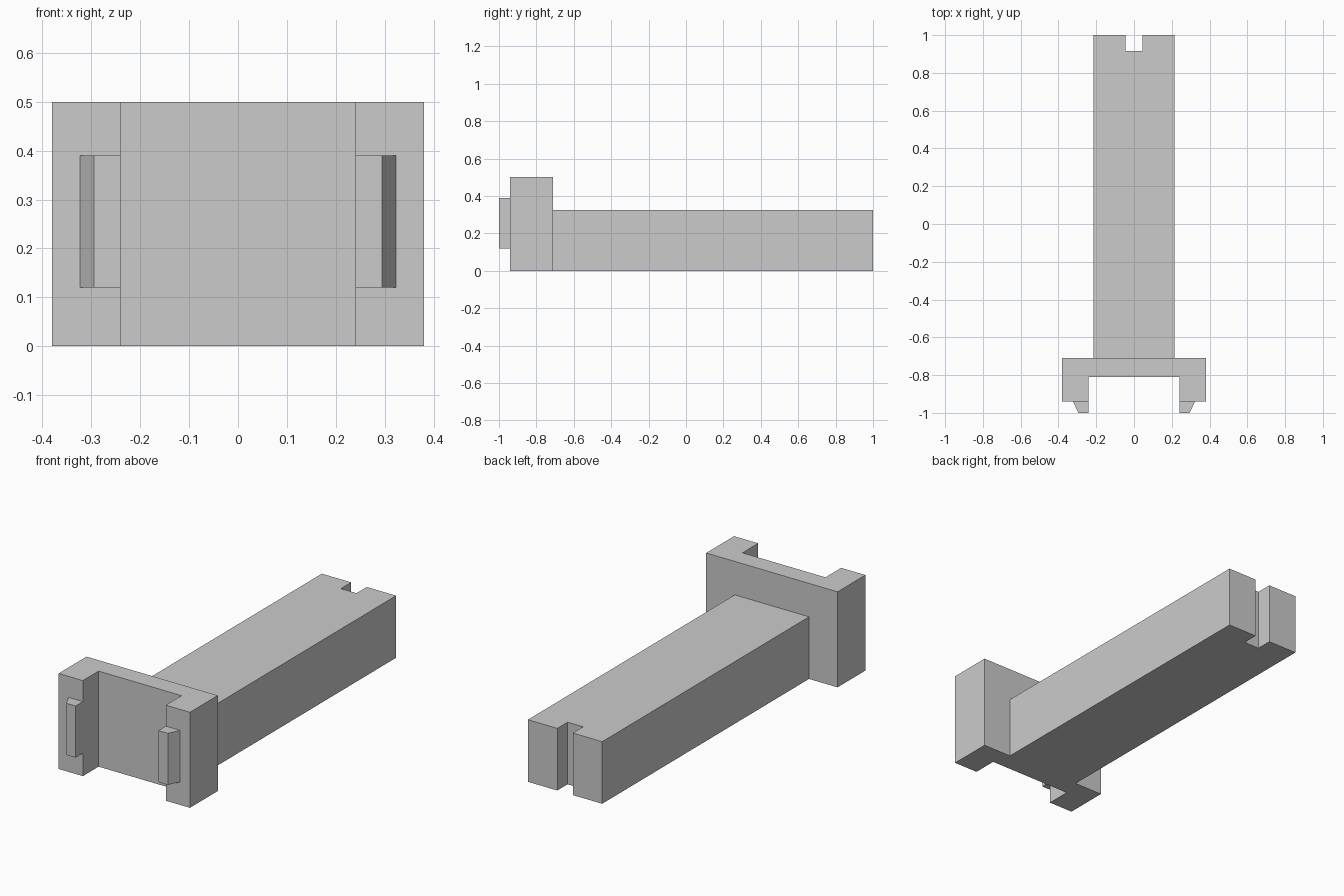
import bpy
import bmesh

if "Cube" in bpy.data.objects:
    bpy.data.objects.remove(bpy.data.objects["Cube"], do_unlink=True)

GREY = (0.6, 0.6, 0.6, 1.0)
mat = bpy.data.materials.new("plain grey")
mat.use_nodes = True
mat.diffuse_color = GREY
mat.node_tree.nodes["Principled BSDF"].inputs["Base Color"].default_value = GREY


def extrude_plan(name, plan, z0, z1):
    """Raise a closed plan outline (x, y) into a prism from z0 to z1."""
    bm = bmesh.new()
    base = bm.faces.new([bm.verts.new((x, y, z0)) for x, y in plan])
    top = bmesh.ops.extrude_face_region(bm, geom=[base])["geom"]
    verts = [g for g in top if isinstance(g, bmesh.types.BMVert)]
    bmesh.ops.translate(bm, verts=verts, vec=(0, 0, z1 - z0))
    bmesh.ops.recalc_face_normals(bm, faces=bm.faces)
    mesh = bpy.data.meshes.new(name)
    bm.to_mesh(mesh)
    bm.free()
    mesh.materials.append(mat)
    obj = bpy.data.objects.new(name, mesh)
    bpy.context.collection.objects.link(obj)
    return obj


def mirrored(half):
    """Complete a right-half outline with its mirror image."""
    return half + [(-x, y) for x, y in reversed(half)]


# Long bar with a slot in its rear end
extrude_plan("bar", mirrored([(0.215, -0.71), (0.215, 1.0),
                              (0.045, 1.0), (0.045, 0.915)]), 0, 0.325)

# Channel-shaped head, open to the front
extrude_plan("head", mirrored([(0.38, -0.71), (0.38, -0.94),
                               (0.24, -0.94), (0.24, -0.81)]), 0, 0.5)

# Tapered tab on the front of each head arm
for name, side in (("left_tab", 1), ("right_tab", -1)):
    plan = [(0.24, -0.94), (0.323, -0.94), (0.294, -1.0), (0.24, -1.0)]
    extrude_plan(name, [(side * x, y) for x, y in plan], 0.12, 0.39)
